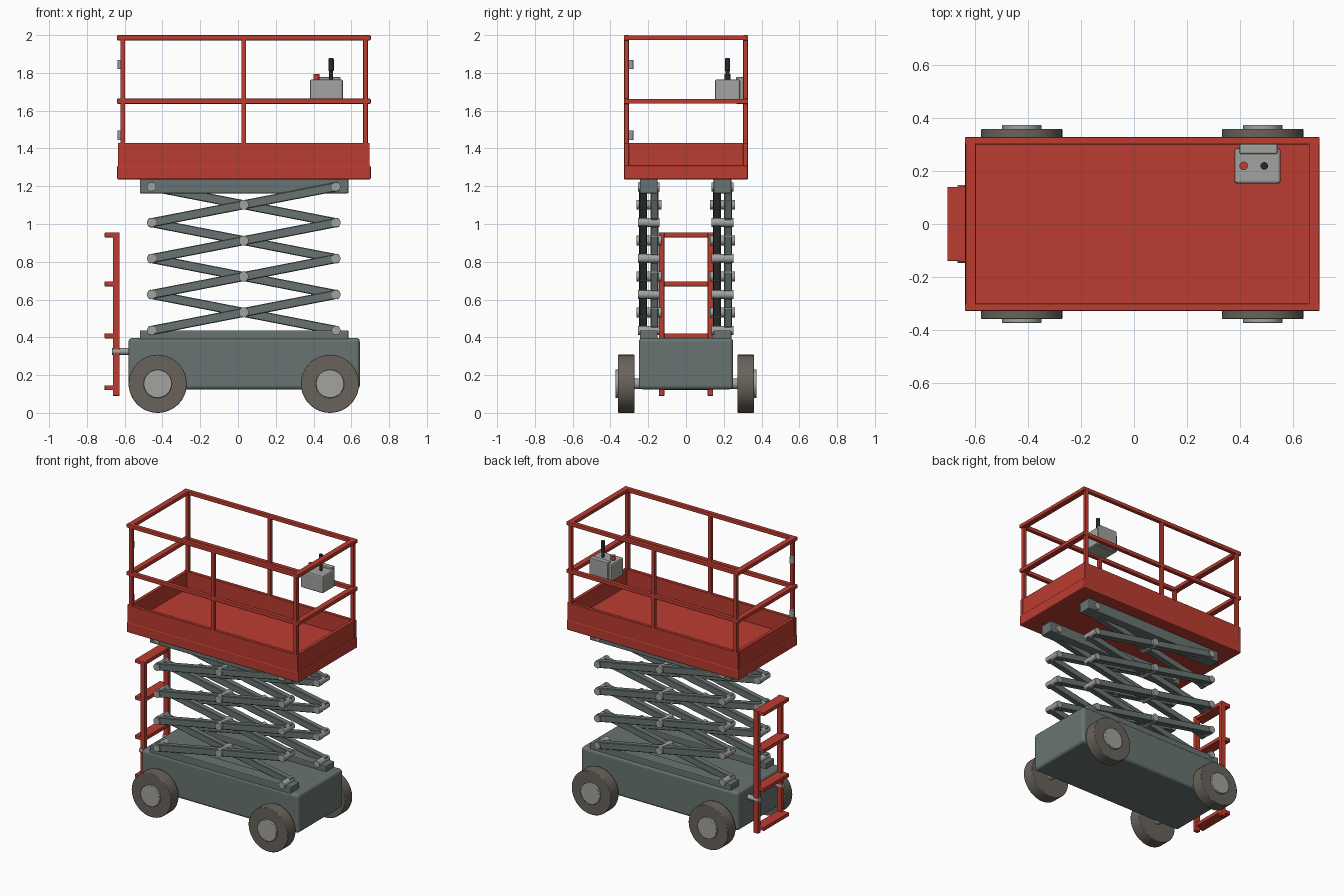
import bpy
from mathutils import Vector

if "Cube" in bpy.data.objects:
    bpy.data.objects.remove(bpy.data.objects["Cube"])


def material(name, rgb):
    m = bpy.data.materials.new(name)
    m.diffuse_color = (*rgb, 1)
    m.use_nodes = True
    m.node_tree.nodes["Principled BSDF"].inputs["Base Color"].default_value = m.diffuse_color
    return m


RED = material("red_paint", (0.50, 0.045, 0.03))
STEEL = material("grey_green_paint", (0.14, 0.175, 0.165))
TYRE = material("tyre_rubber", (0.14, 0.125, 0.105))
METAL = material("bare_metal", (0.36, 0.36, 0.35))
BLACK = material("black_plastic", (0.02, 0.022, 0.025))


def finish(ob, name, mat, bevel=0, segments=2):
    ob.name = name
    ob.data.materials.append(mat)
    if bevel:
        b = ob.modifiers.new("bevel", "BEVEL")
        b.width, b.segments = bevel, segments
        b.limit_method = "ANGLE"
    return ob


def box(name, x, y, z, mat, bevel=0.0, segments=2):
    """Box from (min, max) pairs."""
    bpy.ops.mesh.primitive_cube_add(size=1)
    ob = bpy.context.object
    for v in ob.data.vertices:
        v.co = [a + (b - a) * (c + 0.5) for (a, b), c in zip((x, y, z), v.co)]
    return finish(ob, name, mat, bevel, segments)


def rod(name, a, b, r, mat, sides=24, bevel=0.0):
    """Cylinder between two points."""
    a, b = Vector(a), Vector(b)
    d = b - a
    bpy.ops.mesh.primitive_cylinder_add(vertices=sides, radius=r, depth=d.length, location=(a + b) / 2,
                                        rotation=d.to_track_quat("Z", "Y").to_euler())
    ob = bpy.context.object
    bpy.ops.object.shade_smooth_by_angle()
    return finish(ob, name, mat, bevel)


def arm(name, a, b, y, mat, width=0.042, height=0.048):
    """Flat scissor bar between two pins in the xz plane."""
    a, b = Vector((a[0], y, a[1])), Vector((b[0], y, b[1]))
    d = b - a
    bpy.ops.mesh.primitive_cube_add(size=1, location=(a + b) / 2, rotation=d.to_track_quat("X", "Z").to_euler())
    ob = bpy.context.object
    for v in ob.data.vertices:
        v.co = (v.co.x * (d.length + 0.03), v.co.y * width, v.co.z * height)
    return finish(ob, name, mat, 0.004, 1)


# Chassis
box("chassis", (-0.58, 0.645), (-0.25, 0.25), (0.125, 0.397), STEEL, 0.02, 3)

# Wheels with hubs and axle stubs
for x in (-0.425, 0.487):
    for s in (-1, 1):
        rod("tyre", (x, s * 0.273, 0.154), (x, s * 0.36, 0.154), 0.154, TYRE, 48, 0.004)
        rod("hub", (x, s * 0.34, 0.154), (x, s * 0.374, 0.154), 0.075, METAL, 32, 0.003)
        rod("axle", (x, s * 0.22, 0.154), (x, s * 0.29, 0.154), 0.028, METAL)

# Two scissor stacks with pins, and rails above and below
XL, XR, XM = -0.458, 0.519, 0.03
Z0, STEP = 0.437, 0.19
for yc in (-0.197, 0.193):
    box("base_rail", (-0.52, 0.585), (yc - 0.047, yc + 0.047), (0.36, 0.437), STEEL, 0.006)
    box("top_rail", (-0.52, 0.585), (yc - 0.047, yc + 0.047), (1.162, 1.25), STEEL, 0.006)
    for i in range(4):
        z = Z0 + i * STEP
        arm("scissor_arm_rising", (XL, z), (XR, z + STEP), yc - 0.03, STEEL)
        arm("scissor_arm_falling", (XL, z + STEP), (XR, z), yc + 0.03, STEEL)
        rod("centre_pin", (XM, yc - 0.066, z + STEP / 2), (XM, yc + 0.066, z + STEP / 2), 0.026, METAL)
    for i in range(5):
        for x in (XL, XR):
            z = Z0 + i * STEP
            rod("end_pin", (x, yc - 0.058, z), (x, yc + 0.058, z), 0.024, METAL)

# Platform deck and kick boards
box("platform_deck", (-0.64, 0.703), (-0.329, 0.329), (1.235, 1.31), RED, 0.008)
for s in (-1, 1):
    box("side_kick_board", (-0.636, 0.697), sorted((s * 0.303, s * 0.327)), (1.25, 1.43), RED, 0.002, 1)
for x0 in (-0.63, 0.672):
    box("end_kick_board", (x0, x0 + 0.022), (-0.303, 0.303), (1.25, 1.43), RED)

# Guard rails
W = 0.0125
for y in (-0.315, 0.315):
    for x in (-0.61, 0.03, 0.675):
        box("guard_post", (x - W, x + W), (y - W, y + W), (1.3, 1.985), RED, 0.003)
    for z in (1.65, 1.986):
        box("long_guard_rail", (-0.64, 0.703), (y - 0.014, y + 0.014), (z - 0.0135, z + 0.0135), RED, 0.004)
for x in (-0.618, 0.682):
    for z in (1.65, 1.986):
        box("end_guard_rail", (x - 0.02, x + 0.02), (-0.31, 0.31), (z - 0.013, z + 0.013), RED, 0.004)

# Gate hinges
for z in (1.47, 1.845):
    rod("gate_hinge", (-0.622, -0.293, z - 0.024), (-0.622, -0.293, z + 0.024), 0.015, METAL)

# Control box
box("control_box", (0.38, 0.555), (0.153, 0.287), (1.64, 1.765), METAL, 0.01)
box("control_bracket", (0.40, 0.543), (0.265, 0.303), (1.635, 1.778), METAL, 0.005)
rod("joystick", (0.493, 0.22, 1.75), (0.493, 0.22, 1.84), 0.01, BLACK)
rod("joystick_grip", (0.493, 0.22, 1.81), (0.493, 0.22, 1.878), 0.014, BLACK, 24, 0.004)
rod("stop_button", (0.415, 0.22, 1.75), (0.415, 0.22, 1.795), 0.016, RED)

# Ladder at the left end
for s in (-1, 1):
    box("ladder_stile", (-0.663, -0.627), sorted((s * 0.115, s * 0.144)), (0.09, 0.955), RED, 0.003)
    rod("ladder_bracket", (-0.668, s * 0.13, 0.325), (-0.56, s * 0.13, 0.325), 0.018, METAL)
for z in (0.133, 0.408, 0.683, 0.942):
    box("ladder_step", (-0.706, -0.63), (-0.14, 0.14), (z - 0.013, z + 0.013), RED, 0.003)
